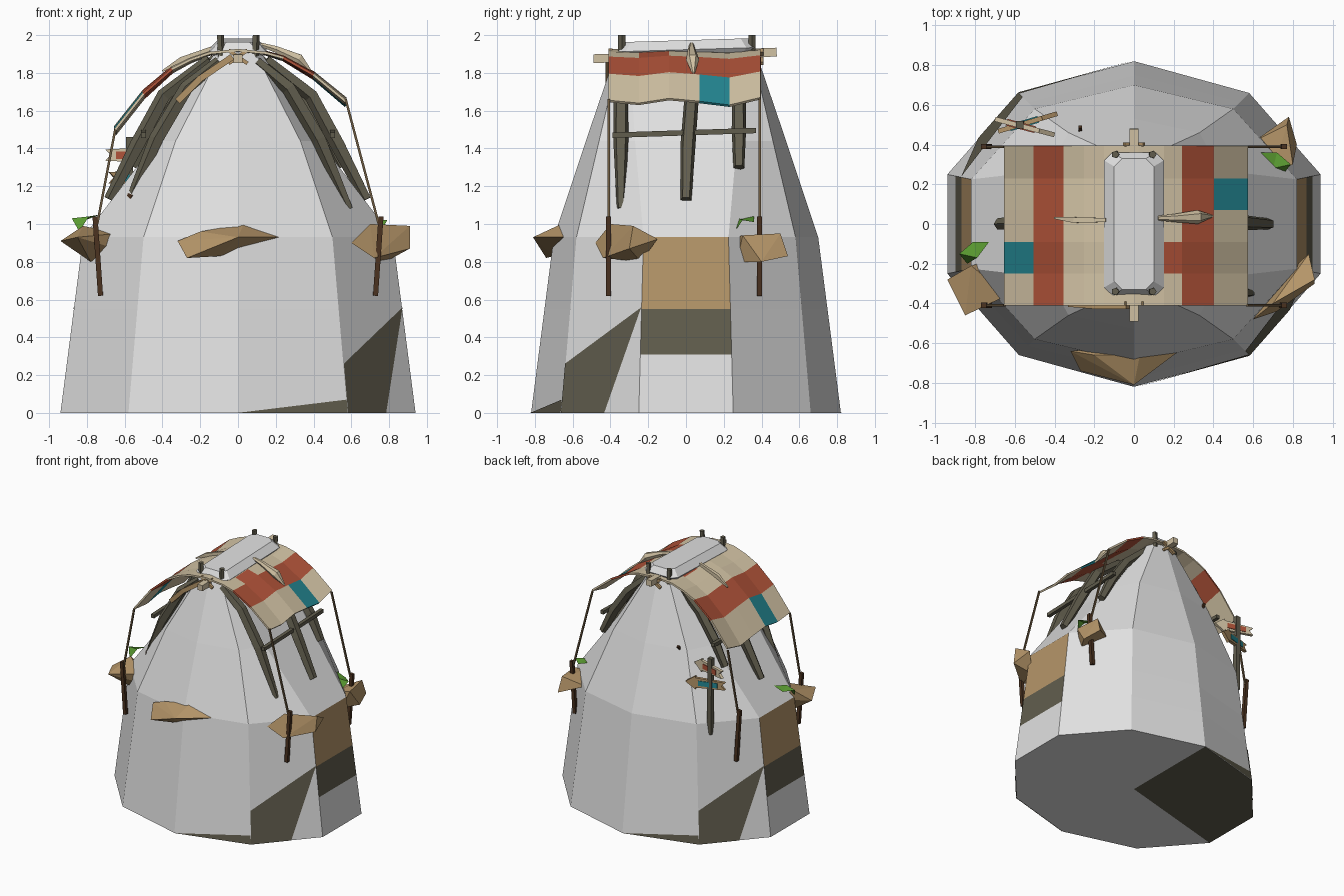
import bpy, bmesh, math
from mathutils import Vector, Matrix

cube = bpy.data.objects.get("Cube")
if cube:
    bpy.data.objects.remove(cube)


def material(name, r, g, b):
    m = bpy.data.materials.new(name)
    m.use_nodes = True
    m.diffuse_color = (r, g, b, 1)
    m.node_tree.nodes["Principled BSDF"].inputs["Base Color"].default_value = (r, g, b, 1)
    return m


GREY = material("pale grey stone", .75, .75, .75)
TAN = material("tan rock", .46, .30, .14)
OLIVE = material("weathered wood", .12, .11, .075)
RED = material("red cloth", .43, .085, .04)
BEIGE = material("beige cloth", .64, .54, .37)
TEAL = material("teal cloth", .018, .25, .30)
BROWN = material("dark brown stake", .07, .032, .014)
ROPE = material("rope brown", .15, .10, .05)
GREEN = material("leaf green", .10, .32, .03)


def finish(name, bm, *mats):
    bmesh.ops.recalc_face_normals(bm, faces=bm.faces)
    me = bpy.data.meshes.new(name)
    bm.to_mesh(me)
    bm.free()
    for m in mats:
        me.materials.append(m)
    ob = bpy.data.objects.new(name, me)
    bpy.context.collection.objects.link(ob)
    return ob


def loft(bm, rings):
    """Join equal rings of vertices; returns faces per band."""
    n = len(rings[0])
    return [[bm.faces.new((a[i], a[(i + 1) % n], b[(i + 1) % n], b[i])) for i in range(n)]
            for a, b in zip(rings, rings[1:])]


def stick(name, pts, radii, mat, sides=4, wide=1.0):
    """Faceted tapering rod along a path."""
    pts = [Vector(p) for p in pts]
    bm, rings = bmesh.new(), []
    for i, p in enumerate(pts):
        t = (pts[min(i + 1, len(pts) - 1)] - pts[max(i - 1, 0)]).normalized()
        ref = Vector((0, 1, 0)) if abs(t.y) < .8 else Vector((0, 0, 1))
        u = t.cross(ref).normalized()
        v = t.cross(u)
        r = radii[i] if isinstance(radii, (list, tuple)) else radii
        ang = [math.tau * (k + .5) / sides for k in range(sides)]
        rings.append([bm.verts.new(p + r * (u * math.cos(a) + v * math.sin(a) * wide)) for a in ang])
    loft(bm, rings)
    bm.faces.new(rings[0])
    bm.faces.new(rings[-1])
    return finish(name, bm, mat)


def hull(name, pts, mat):
    bm = bmesh.new()
    for p in pts:
        bm.verts.new(p)
    out = bmesh.ops.convex_hull(bm, input=bm.verts)
    bmesh.ops.delete(bm, geom=out["geom_interior"], context="VERTS")
    return finish(name, bm, mat)


def prism(name, outline, depth, mat, matrix):
    """Outline in local x/z, extruded both ways along local y."""
    bm = bmesh.new()
    rings = [[bm.verts.new(matrix @ Vector((x, y, z))) for x, z in outline] for y in (-depth, depth)]
    loft(bm, rings)
    bm.faces.new(rings[0])
    bm.faces.new(rings[1])
    return finish(name, bm, mat)


# Ten-sided tapering hill
def ring(side_x, side_y, diag_x, diag_y, front, z):
    quarter = [(side_x, -side_y), (side_x, side_y), (diag_x, diag_y), (0, front), (-diag_x, diag_y)]
    return [Vector((s * x, s * y, z)) for s in (1, -1) for x, y in quarter]


base = ring(.94, .25, .58, .66, .82, 0)
waist = ring(.82, .225, .5, .58, .7, .93)
levels = [base] + [[a.lerp(b, f) for a, b in zip(base, waist)] for f in (1 / 3, .59)]
levels += [waist, ring(.43, .27, .33, .46, .53, 1.44), ring(.12, .3, .09, .35, .37, 1.91)]
bm = bmesh.new()
rings = [[bm.verts.new(p) for p in lv] for lv in levels]
bands = loft(bm, rings)
for side in (0, 5):
    bands[1][side].material_index = 1
    bands[2][side].material_index = 2
bm.faces.new(rings[-1])
# Underside fan, with one darker part
hub = bm.verts.new((0, 0, 0))
for i in range(10):
    f = bm.faces.new((rings[0][i], rings[0][(i + 1) % 10], hub))
    f.material_index = 1 if i in (3, 4, 5) else 0
finish("hill", bm, GREY, OLIVE, TAN)


# Dark painted patches on two opposite flanks
def patch(name, i, coords):
    a, b, c, d = base[i], base[(i + 1) % 10], waist[i], waist[(i + 1) % 10]
    n = (b - a).cross(c - a).normalized() * .004
    bm = bmesh.new()
    bm.faces.new([bm.verts.new(a.lerp(b, u).lerp(c.lerp(d, u), v) + n) for u, v in coords])
    finish(name, bm, OLIVE)


for i in (9, 4):
    patch("flank_patch", i, [(0, 0), (.56, 0), (1, .6), (0, .28)])
    patch("foot_patch", i - 1, [(0, 0), (1, 0), (1, .075)])

# Chamfered, slightly tilted cap slab
bm = bmesh.new()
rings = []
for w, l, z in ((.12, .33, -.04), (.15, .36, -.005), (.10, .33, .045)):
    c = .04
    outline = [(w, c - l), (w, l - c), (w - c, l), (c - w, l), (-w, l - c), (-w, c - l), (c - w, -l), (w - c, -l)]
    rings.append([bm.verts.new((x, y, 1.928 + z + .03 * y)) for x, y in outline])
loft(bm, rings)
bm.faces.new(rings[0])
bm.faces.new(rings[-1])
finish("cap_slab", bm, GREY)
for x in (-.09, .09):
    for y in (-.34, .35):
        stick("cap_peg", [(x, y, 1.88), (x * 1.05, y, 2.0)], .02, OLIVE, 5)

# Striped patchwork awning
profile = [(-.65, 1.5), (-.5, 1.69), (-.35, 1.82), (-.25, 1.87), (-.15, 1.905), (0, 1.92),
           (.15, 1.905), (.24, 1.88), (.4, 1.79), (.57, 1.65)]
columns = [-.41, -.25, -.09, .07, .23, .395]
sag = [0, -.015, .01, -.005, -.025, .015]
bm = bmesh.new()
grid = [[bm.verts.new((x, y, z + s * min(1, abs(x) * 2))) for y, s in zip(columns, sag)] for x, z in profile]
for i in range(len(profile) - 1):
    for j in range(5):
        f = bm.faces.new((grid[i][j], grid[i + 1][j], grid[i + 1][j + 1], grid[i][j + 1]))
        if i in (1, 7) or (i, j) in ((6, 1), (4, 3)):
            f.material_index = 1
        elif (i, j) in ((0, 1), (8, 3)):
            f.material_index = 2
awning = finish("awning", bm, BEIGE, RED, TEAL)
mod = awning.modifiers.new("thickness", "SOLIDIFY")
mod.thickness = .014
mod.offset = 0

# Ridge beam and lashings
stick("ridge_beam", [(0, -.49, 1.875), (0, .48, 1.91)], .033, BEIGE)
for y in (-.40, .40):
    for s in (-1, 1):
        stick("lashing", [(-.05 * s, y, 1.85), (.05 * s, y, 1.92)], .014, TAN)
stick("front_brace", [(-.32, -.4, 1.65), (-.2, -.41, 1.77), (-.03, -.41, 1.885)], .024, TAN)
stick("right_spindle", [(.12, .03, 1.95), (.2, .03, 1.925), (.32, .035, 1.87), (.4, .04, 1.79)],
      [.012, .02, .035, .004], BEIGE, 6)
stick("left_spindle", [(-.14, .02, 1.93), (-.3, .02, 1.87), (-.4, .03, 1.81)], [.014, .02, .006], BEIGE)

# Curved wooden ribs, cross bars, corner ropes and stakes
for s in (-1, 1):
    stick("front_rib", [(s * x, -.345, z) for x, z in ((.1, 1.86), (.27, 1.72), (.43, 1.45), (.59, 1.08))],
          [.03, .04, .042, .022], OLIVE, 5)
    stick("middle_rib", [(s * x, y, z) for x, y, z in
                         ((.15, 0, 1.87), (.39, .03, 1.68), (.53, .01, 1.42), (.68, 0, 1.13))],
          [.03, .04, .042, .03], OLIVE, 5)
    stick("back_rib", [(s * x, .28, z) for x, z in ((.12, 1.87), (.32, 1.69), (.45, 1.5), (.55, 1.3))],
          [.03, .038, .04, .03], OLIVE, 5)
    stick("cross_bar", [(s * .5, -.39, 1.47), (s * .5, .37, 1.495)], .02, OLIVE)
    for y in (-.41, .39):
        top = (.57, y, 1.66) if s > 0 else (-.65, y, 1.5)
        stick("corner_rope", [top, (s * .745, y, 1.0)], .009, ROPE)
        stick("stake", [(s * .728, y, .62), (s * .757, y, 1.04)], .019, BROWN)
stick("rib_tip", [(-.55, -.35, 1.15), (-.595, -.35, 1.05)], [.036, .022], BROWN, 5)

# Faceted ledge rocks
hull("front_rock", [(-.32, -.64, .91), (-.27, -.74, .82), (-.2, -.66, .96), (.03, -.66, 1.0), (.24, -.63, .93),
                    (0, -.81, .93), (-.1, -.7, .83), (.05, -.6, .86)], TAN)
hull("front_left_rock", [(.6, -.48, .9), (.7, -.4, 1.0), (.88, -.15, .92), (.91, -.28, .99), (.91, -.3, .87),
                         (.72, -.44, .82), (.78, -.24, .8)], TAN)
hull("back_left_rock", [(.61, .42, .88), (.78, .54, .83), (.8, .3, .94), (.77, .5, .95), (.7, .26, .93),
                        (.74, .27, .8), (.82, .4, .8)], TAN)
hull("front_right_rock", [(-.94, -.28, .91), (-.82, -.21, .99), (-.64, -.36, .95), (-.65, -.34, .87),
                          (-.85, -.46, .93), (-.78, -.3, .8), (-.72, -.18, .9)], TAN)


# Folded leaves
def leaf(x, y, z, s):
    bm = bmesh.new()
    v = [bm.verts.new((x + s * a, y + b, z + c)) for a, b, c in
         ((-.08, .05, .05), (0, .05, .02), (.07, -.01, .03), (.03, -.06, -.04), (-.02, -.03, .04))]
    for a, b in ((0, 1), (1, 2), (2, 3)):
        bm.faces.new((v[a], v[b], v[4]))
    finish("leaf", bm, GREEN)


leaf(.72, .31, .99, 1)
leaf(-.81, -.14, 1.0, -1)

# Signpost with two arrow boards
stick("sign_post", [(-.57, .5, .84), (-.575, .5, 1.46)], .026, OLIVE)
ARROW = [(-.15, -.03), (.08, -.04), (.08, -.055), (.16, 0), (.08, .055), (.08, .04), (-.15, .03), (-.12, 0)]
PANEL = [(-.09, -.02), (.06, -.02), (.06, .02), (-.09, .02)]
for name, loc, turn, board, paint in (("upper_sign", (-.555, .49, 1.365), -.26, BEIGE, RED),
                                      ("lower_sign", (-.54, .51, 1.245), .29, TAN, TEAL)):
    frame = Matrix.Translation(loc) @ Matrix.Rotation(turn, 4, "Z")
    prism(name, ARROW, .012, board, frame)
    for side in (-.014, .014):
        prism(name + "_panel", PANEL, .003, paint, frame @ Matrix.Translation((0, side, 0)))

# Small hook on the back slope
stick("back_hook", [(-.27, .45, 1.42), (-.27, .49, 1.47)], .012, BROWN)
